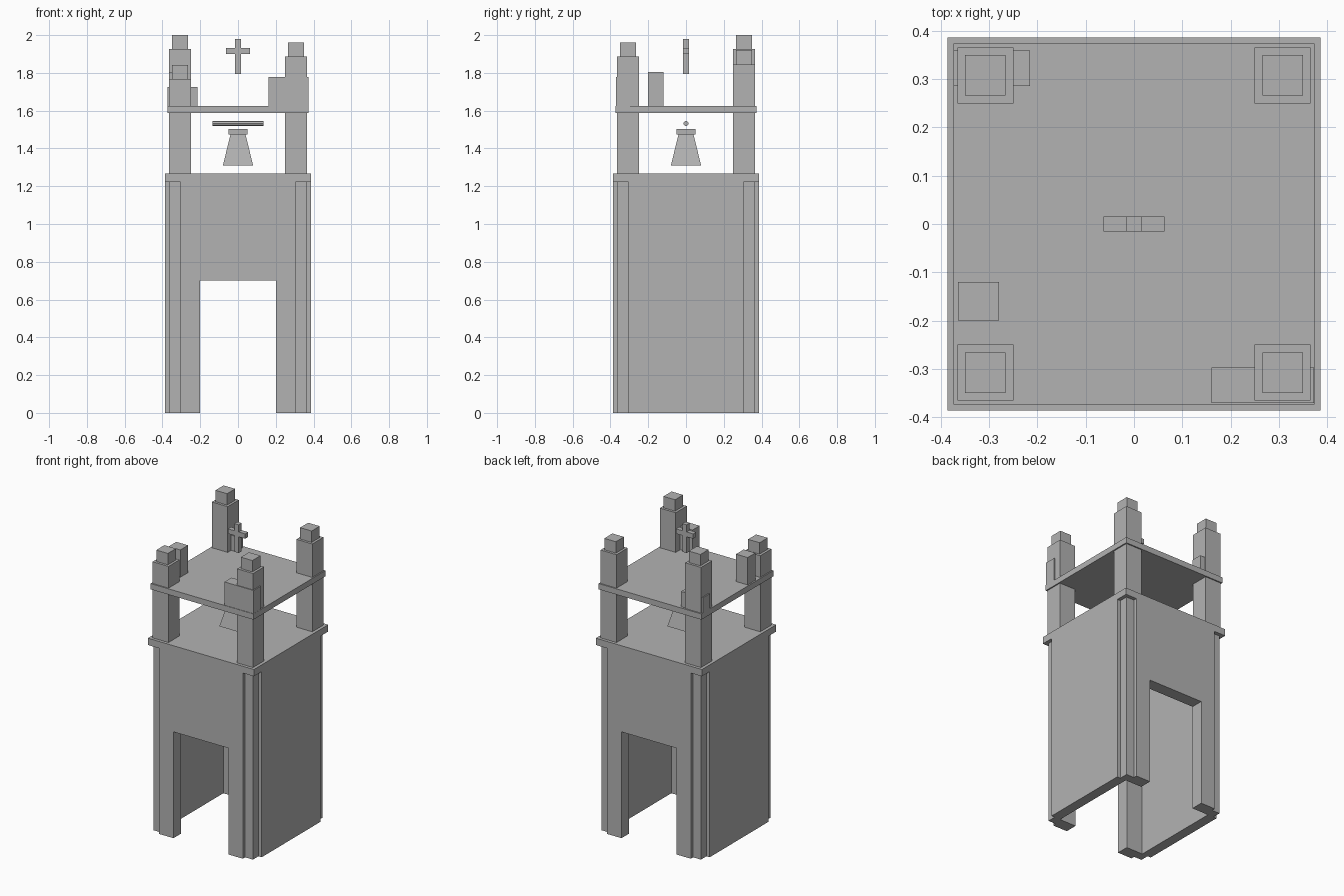
import bpy
import bmesh
from mathutils import Matrix, Vector

cube = bpy.data.objects.get("Cube")
if cube:
    bpy.data.objects.remove(cube, do_unlink=True)

stone = bpy.data.materials.new("grey stone")
stone.use_nodes = True
GREY = (0.45, 0.45, 0.45, 1)
stone.diffuse_color = GREY
stone.node_tree.nodes["Principled BSDF"].inputs["Base Color"].default_value = GREY


def finish(name, bm):
    bmesh.ops.recalc_face_normals(bm, faces=bm.faces)
    mesh = bpy.data.meshes.new(name)
    bm.to_mesh(mesh)
    bm.free()
    mesh.materials.append(stone)
    obj = bpy.data.objects.new(name, mesh)
    bpy.context.collection.objects.link(obj)
    return obj


def box(name, x, y, z, taper=1.0):
    """Box between ranges; taper scales its top."""
    bm = bmesh.new()
    low, high = (Vector(p) for p in zip(x, y, z))
    size, mid = high - low, (low + high) / 2
    bmesh.ops.create_cube(bm, size=1)
    for v in bm.verts:
        s = taper if v.co.z > 0 else 1
        v.co = mid + Vector((v.co.x * size.x * s, v.co.y * size.y * s, v.co.z * size.z))
    return finish(name, bm)


def around(c, half):
    return (c - half, c + half)


def span(sign, a, b):
    return tuple(sorted((sign * a, sign * b)))


def extrude_y(name, profile, y0, y1):
    bm = bmesh.new()
    face = bm.faces.new([bm.verts.new((x, y0, z)) for x, z in profile])
    new = bmesh.ops.extrude_face_region(bm, geom=[face])["geom"]
    moved = [g for g in new if isinstance(g, bmesh.types.BMVert)]
    bmesh.ops.translate(bm, verts=moved, vec=(0, y1 - y0, 0))
    return finish(name, bm)


OUT, POST, IN = 0.386, 0.362, 0.305    # plan offsets of the tower
BASE_TOP, FLOOR_TOP = 1.222, 1.267
ROOF_LOW, ROOF_TOP, ROOF = 1.587, 1.625, 0.374

# Tower base: gateway walls front and back, plain side walls, corner posts
half_arch = [(0.2, 0), (IN, 0), (IN, BASE_TOP)]
gate = half_arch + [(-x, z) for x, z in reversed(half_arch)] + [(-0.2, 0.7), (0.2, 0.7)]
for name, s in (("front", -1), ("back", 1)):
    extrude_y(name + "_gate_wall", gate, *span(s, IN, OUT))
for name, s in (("right", -1), ("left", 1)):
    box(name + "_side_wall", span(s, 0.32, OUT), (-IN, IN), (0, BASE_TOP))
    for end, t in (("front", -1), ("back", 1)):
        box(f"{end}_{name}_corner_post", span(s, IN, POST), span(t, IN, POST), (0, BASE_TOP))

# Belfry floor and roof slab
box("belfry_floor", (-OUT, OUT), (-OUT, OUT), (BASE_TOP, FLOOR_TOP))
box("roof_slab", (-ROOF, ROOF), (-ROOF, ROOF), (ROOF_LOW, ROOF_TOP))

# Four pillars of different heights with small caps
for name, s, t, top in (("front_right", -1, -1, 1.768), ("front_left", 1, -1, 1.886),
                        ("back_right", -1, 1, 1.926), ("back_left", 1, 1, 1.845)):
    cx, cy = s * 0.308, t * 0.308
    box(name + "_pillar", around(cx, 0.058), around(cy, 0.058), (FLOOR_TOP, top))
    box(name + "_pillar_cap", around(cx, 0.042), around(cy, 0.042), (top, top + 0.075))

# Broken parapet blocks
box("back_parapet_block", (-ROOF, -0.215), (0.286, 0.359), (ROOF_TOP, 1.725))
box("side_parapet_block", (-0.365, -0.28), (-0.2, -0.12), (ROOF_TOP, 1.805))
box("front_parapet_block", (0.161, 0.373), (-0.371, -0.297), (ROOF_TOP, 1.778))

# Bell with crown and hanging bar
box("bell", around(0, 0.08), around(0, 0.08), (1.31, 1.473), taper=0.5)
box("bell_crown", around(0, 0.051), around(0, 0.051), (1.473, 1.503))
bm = bmesh.new()
bmesh.ops.create_cone(bm, cap_ends=True, segments=12, radius1=0.0135, radius2=0.0135, depth=0.27,
                      matrix=Matrix.Translation((0, 0, 1.532)) @ Matrix.Rotation(1.5708, 4, "Y"))
bar = finish("bell_bar", bm)
bpy.ops.object.select_all(action="DESELECT")
bar.select_set(True)
bpy.context.view_layer.objects.active = bar
bpy.ops.object.shade_smooth_by_angle()

# Cross above the roof
thick = around(0, 0.0155)
extent = [(0.0155, 1.793), (0.0155, 1.9), (0.063, 1.9), (0.063, 1.932), (0.0155, 1.932), (0.0155, 1.979)]
extrude_y("roof_cross", extent + [(-x, z) for x, z in reversed(extent)], *thick)
